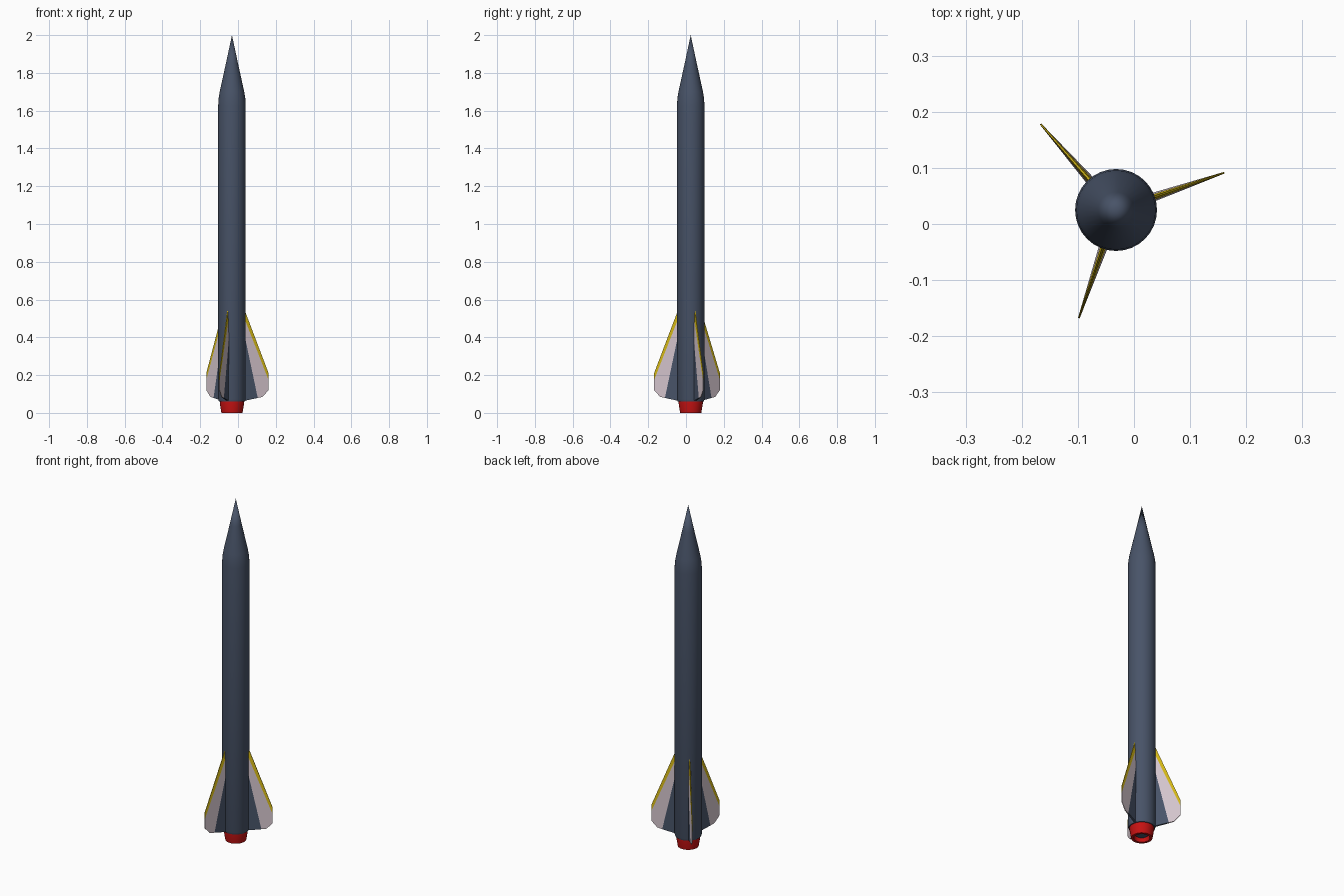
import bpy, bmesh, math

if "Cube" in bpy.data.objects:
    bpy.data.objects.remove(bpy.data.objects["Cube"])

CX, CY = -0.032, 0.025   # rocket axis


def material(name, rgb):
    m = bpy.data.materials.new(name)
    m.diffuse_color = (*rgb, 1)
    m.use_nodes = True
    m.node_tree.nodes["Principled BSDF"].inputs["Base Color"].default_value = m.diffuse_color
    return m


slate = material("slate_blue", (0.065, 0.087, 0.138))
yellow = material("yellow", (0.65, 0.47, 0.008))
pale = material("pale_pink_grey", (0.65, 0.55, 0.60))
red = material("red", (0.56, 0.006, 0.006))


def finish(bm, name, mats, smooth=True):
    bmesh.ops.recalc_face_normals(bm, faces=bm.faces)
    mesh = bpy.data.meshes.new(name)
    bm.to_mesh(mesh)
    bm.free()
    for m in mats:
        mesh.materials.append(m)
    obj = bpy.data.objects.new(name, mesh)
    obj.location = (CX, CY, 0)
    bpy.context.collection.objects.link(obj)
    if smooth:
        bpy.ops.object.select_all(action='DESELECT')
        obj.select_set(True)
        bpy.context.view_layer.objects.active = obj
        bpy.ops.object.shade_smooth_by_angle(angle=math.radians(30))
    return obj


def lathe(name, profile, mat, sides=32):
    """Spin an (r, z) profile around the rocket axis."""
    bm = bmesh.new()
    vs = [bm.verts.new((r, 0, z)) for r, z in profile]
    es = [bm.edges.new(p) for p in zip(vs, vs[1:])]
    bmesh.ops.spin(bm, geom=vs + es, cent=(0, 0, 0), axis=(0, 0, 1),
                   angle=math.tau, steps=sides, use_duplicate=False)
    bmesh.ops.remove_doubles(bm, verts=bm.verts, dist=1e-5)
    return finish(bm, name, [mat])


# Body tube with pointed nose
lathe("body", [(0, 0.06), (0.069, 0.06), (0.073, 0.072), (0.073, 1.625),
               (0.0705, 1.665), (0.065, 1.70), (0.032, 1.85), (0, 2.0)], slate)

# Hollow nozzle with a dark plug inside
lathe("nozzle", [(0.064, 0.065), (0.064, 0.05), (0.056, 0.0), (0.042, 0.0),
                 (0.038, 0.03), (0.038, 0.065)], red)
lathe("nozzle_plug", [(0, 0.02), (0.033, 0.02), (0.040, 0.03), (0.040, 0.06)], slate)

# Fins: (radius, height, half thickness)
POINTS = {
    "top": (0.068, 0.55, 0.002), "shoulder": (0.204, 0.212, 0.0012),
    "stripe": (0.204, 0.175, 0.0015), "tip": (0.204, 0.12, 0.0012),
    "heel": (0.171, 0.085, 0.002), "base": (0.143, 0.079, 0.004),
    "root": (0.068, 0.064, 0.006), "mid": (0.068, 0.41, 0.008),
    "high": (0.068, 0.50, 0.005)}
PANELS = [(1, ("top", "shoulder", "stripe", "high")),
          (2, ("high", "stripe", "tip", "heel", "base", "mid")),
          (0, ("mid", "base", "root"))]
RIM = [(1, "top", "shoulder"), (1, "shoulder", "stripe"), (2, "stripe", "tip"),
       (2, "tip", "heel"), (2, "heel", "base"), (0, "base", "root"),
       (0, "root", "mid"), (2, "mid", "high"), (1, "high", "top")]


def fin(name, degrees):
    bm = bmesh.new()
    left = {k: bm.verts.new((r, t, z)) for k, (r, z, t) in POINTS.items()}
    right = {k: bm.verts.new((r, -t, z)) for k, (r, z, t) in POINTS.items()}
    for mat, keys in PANELS:
        for side in (left, right):
            bm.faces.new([side[k] for k in keys]).material_index = mat
    for mat, a, b in RIM:
        bm.faces.new((left[a], left[b], right[b], right[a])).material_index = mat
    obj = finish(bm, name, [slate, yellow, pale], smooth=False)
    obj.rotation_euler.z = math.radians(degrees)


for i, angle in enumerate((19, 131.3, 251)):
    fin(f"fin_{i + 1}", angle)
